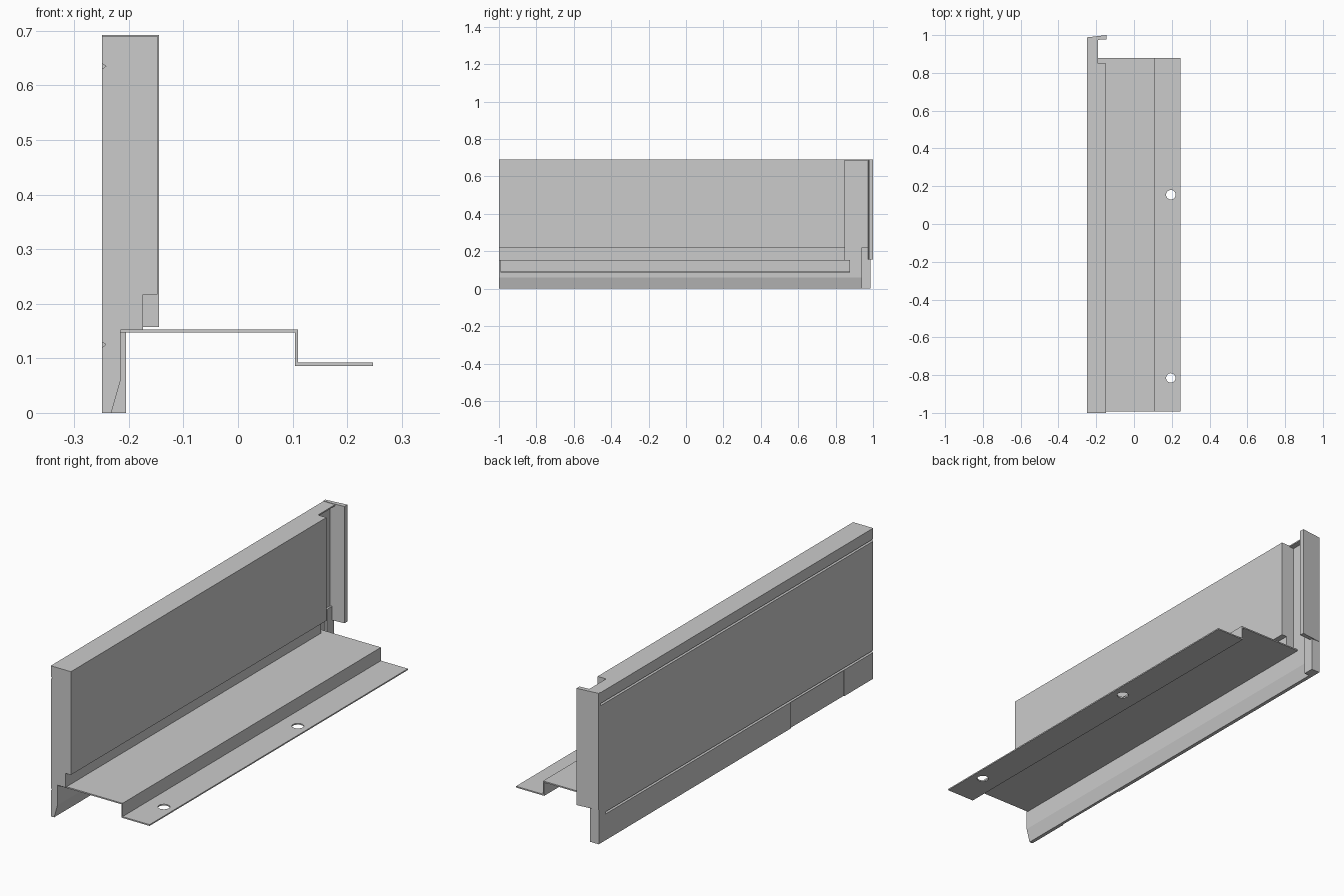
import bpy, bmesh
from mathutils import Vector

if "Cube" in bpy.data.objects:
    bpy.data.objects.remove(bpy.data.objects["Cube"])


def prism(name, pts, axis, lo, hi):
    """Extrude a closed profile: axis 'Y' takes (x, z) points, 'Z' takes (x, y)."""
    bm = bmesh.new()
    place = (lambda a, b: (a, lo, b)) if axis == 'Y' else (lambda a, b: (a, b, lo))
    face = bm.faces.new([bm.verts.new(place(a, b)) for a, b in pts])
    ext = bmesh.ops.extrude_face_region(bm, geom=[face])
    step = Vector((0, hi - lo, 0)) if axis == 'Y' else Vector((0, 0, hi - lo))
    bmesh.ops.translate(bm, vec=step,
                        verts=[v for v in ext['geom'] if isinstance(v, bmesh.types.BMVert)])
    bmesh.ops.recalc_face_normals(bm, faces=bm.faces)
    mesh = bpy.data.meshes.new(name)
    bm.to_mesh(mesh)
    bm.free()
    obj = bpy.data.objects.new(name, mesh)
    bpy.context.collection.objects.link(obj)
    return obj


def cut(obj, cutter):
    mod = obj.modifiers.new(cutter.name, 'BOOLEAN')
    mod.operation = 'DIFFERENCE'
    mod.solver = 'EXACT'
    mod.object = cutter
    cutter.hide_render = True
    cutter.hide_viewport = True


def rect(x0, x1, a0, a1):
    return [(x0, a0), (x1, a0), (x1, a1), (x0, a1)]


OUT, TOP = -0.249, 0.69

# Outer face with two V grooves, listed from top to bottom
outer = [(OUT, TOP)]
for z in (0.635, 0.125):
    outer += [(OUT, z + 0.005), (OUT + 0.007, z), (OUT, z - 0.005)]
outer += [(OUT, 0), (-0.232, 0), (-0.215, 0.06)]

# Thick door panel with the stepped lower inside edge
panel = prism("panel", outer + [(-0.215, 0.152), (-0.174, 0.152), (-0.174, 0.217),
                                (-0.147, 0.217), (-0.147, TOP)], 'Y', -1.0, 0.85)

# Shallow recess low on the outer face
cut(panel, prism("recess_cutter", rect(-0.26, OUT + 0.004, -0.01, 0.12), 'Y', -0.79, -0.40))

# Thin wall beyond the thick panel, with a narrow lip along its top
prism("end_wall", outer + [(-0.215, TOP - 0.006), (-0.19, TOP - 0.006), (-0.19, TOP)],
      'Y', 0.85, 0.976)

# End flange, angled slightly outward, and the corner block below it
prism("end_flange", [(OUT, 0.974), (-0.205, 0.974), (-0.145, 0.978), (-0.145, 1.0),
                     (-0.205, 0.993), (OUT, 0.988)], 'Z', 0.157, 0.692)
prism("corner_block", rect(OUT, -0.205, 0, 0.22), 'Y', 0.937, 0.987)

# Bent sheet shelf
shelf = prism("shelf", [(-0.215, 0.147), (0.104, 0.147), (0.104, 0.086), (0.247, 0.086),
                        (0.247, 0.092), (0.11, 0.092), (0.11, 0.153), (-0.215, 0.153)],
              'Y', -0.993, 0.878)

# Mounting holes
for i, y in enumerate((0.155, -0.815)):
    bpy.ops.mesh.primitive_cylinder_add(vertices=32, radius=0.025, depth=0.06,
                                        location=(0.195, y, 0.089))
    hole = bpy.context.object
    hole.name = f"hole_cutter_{i + 1}"
    cut(shelf, hole)
